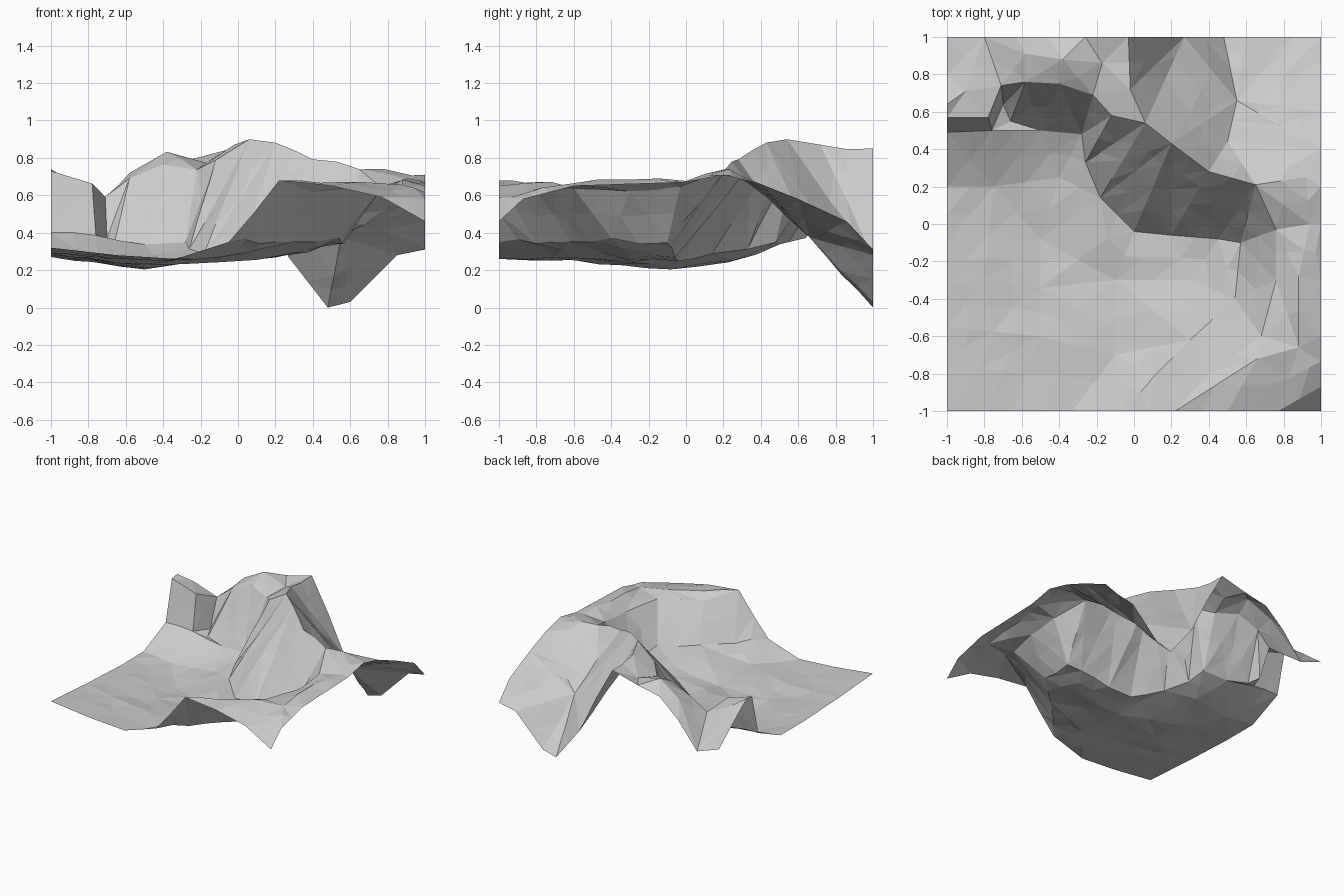
import bpy, bmesh, random
from mathutils import Vector
from mathutils.geometry import delaunay_2d_cdt

if "Cube" in bpy.data.objects:
    bpy.data.objects.remove(bpy.data.objects["Cube"])

random.seed(4)

# Outer border of the terrain tile, one line per side
front = [(-1, -1, .32), (-.65, -1, .28), (-.33, -1, .26), (-.05, -1, .35),
         (.08, -1, .5), (.22, -1, .68), (.5, -1, .65), (.77, -1, .59), (1, -1, .46)]
right = [(1, -1, .46), (1, -.87, .58), (1, -.6, .65), (1, -.3, .66), (1, 0, .67),
         (1, .2, .71), (1, .4, .66), (1, .6, .58), (1, .86, .46), (1, 1, .31)]
back = [(1, 1, .31), (.85, 1, .28), (.6, 1, .03), (.48, 1, 0), (.27, 1, .27),
        (.12, 1, .58), (-.03, 1, .85), (-.26, 1, .79), (-.46, 1, .75),
        (-.63, 1, .6), (-.8, 1, .39), (-1, 1, .46)]
left = [(-1, 1, .46), (-1, .8, .62), (-1, .64, .74), (-1, .57, .73), (-1, .49, .4),
        (-1, .2, .27), (-1, -.1, .27), (-1, -.55, .29), (-1, -1, .32)]

# Crest of the ridge running round the right side up to the peak and the back edge
crest = [(.22, -1, .68), (.66, -.72, .68), (.88, -.66, .67), (.88, -.28, .68),
         (.94, 0, .69), (.65, .21, .74), (.4, .28, .8), (.2, .43, .87),
         (.06, .54, .89), (-.02, .72, .86), (-.03, 1, .85)]
# Top of the inner basin wall on the right
wall_top = [(.22, -1, .68), (.4, -.8, .62), (.68, -.6, .63), (.76, -.3, .63),
            (.76, -.03, .65), (.65, .21, .74)]
# Foot of the basin wall
wall_foot = [(-.05, -1, .35), (.12, -.8, .35), (.3, -.62, .35), (.54, -.4, .36),
             (.57, -.1, .34), (.45, -.08, .32), (.2, -.06, .27), (0, -.04, .26),
             (-.18, .14, .29), (-.26, .33, .31), (-.28, .48, .34), (-.5, .5, .33),
             (-.66, .55, .35), (-.7, .64, .38), (-.76, .5, .38), (-1, .49, .4)]
# Top of the back left wall with its notch
back_crest = [(-1, .57, .73), (-.78, .57, .66), (-.71, .74, .6), (-.58, .76, .69),
              (-.4, .75, .76), (-.22, .69, .75), (-.12, .58, .78), (.06, .54, .89)]
# Gully behind the notch, and the deep valley to the back edge
gully = [(-.71, .74, .6), (-.8, 1, .39)]
valley = [(.4, .28, .8), (.5, .44, .58), (.55, .66, .37), (.48, 1, 0)]
# Loose points: basin floor and ridge tops
spots = [(-.5, -.08, .21), (-.1, -.3, .24), (.3, -.3, .29), (-.5, -.6, .24),
         (-.1, -.7, .27), (-.75, .2, .25), (-.4, .25, .25), (-.8, -.3, .25),
         (-.9, .71, .68), (-.17, .86, .78), (-.38, .88, .83), (-.58, .91, .71),
         (.92, .25, .72)]

# Collect points and crease lines
points, edges, index = [], [], {}


def add_point(p):
    key = p[:2]
    if key not in index:
        index[key] = len(points)
        points.append(p)
    return index[key]


for line in (front, right, back, left, crest, wall_top, wall_foot, back_crest, gully, valley):
    ids = [add_point(p) for p in line]
    edges += list(zip(ids, ids[1:]))
for p in spots:
    add_point(p)

# Triangulate the terrain along its crease lines
flat = [Vector(p[:2]) for p in points]
out_v, _, out_f, origin, _, _ = delaunay_2d_cdt(flat, edges, [], 0, 1e-5)


def height(i):
    if origin[i]:
        return points[origin[i][0]][2]
    near = sorted(range(len(flat)), key=lambda k: (flat[k] - out_v[i]).length)[:2]
    return sum(points[k][2] for k in near) / 2


bm = bmesh.new()
verts = [bm.verts.new((v.x, v.y, height(i))) for i, v in enumerate(out_v)]
for f in out_f:
    try:
        bm.faces.new([verts[i] for i in f])
    except ValueError:
        pass

# Break long edges into smaller facets and roughen them slightly
for step in range(2):
    old = set(bm.verts)
    long_edges = [e for e in bm.edges if e.calc_length() > .24]
    bmesh.ops.subdivide_edges(bm, edges=long_edges, cuts=1)
    bmesh.ops.triangulate(bm, faces=[f for f in bm.faces if len(f.verts) > 3])
    for v in bm.verts:
        if v not in old and not v.is_boundary:
            v.co.z += random.uniform(-.008, .008)

bm.normal_update()
bmesh.ops.reverse_faces(bm, faces=[f for f in bm.faces if f.normal.z < 0])

mesh = bpy.data.meshes.new("terrain")
bm.to_mesh(mesh)
bm.free()
terrain = bpy.data.objects.new("terrain", mesh)
bpy.context.collection.objects.link(terrain)

# Single stone grey
stone = bpy.data.materials.new("stone grey")
stone.diffuse_color = (.6, .6, .6, 1)
stone.use_nodes = True
stone.node_tree.nodes["Principled BSDF"].inputs["Base Color"].default_value = stone.diffuse_color
mesh.materials.append(stone)
